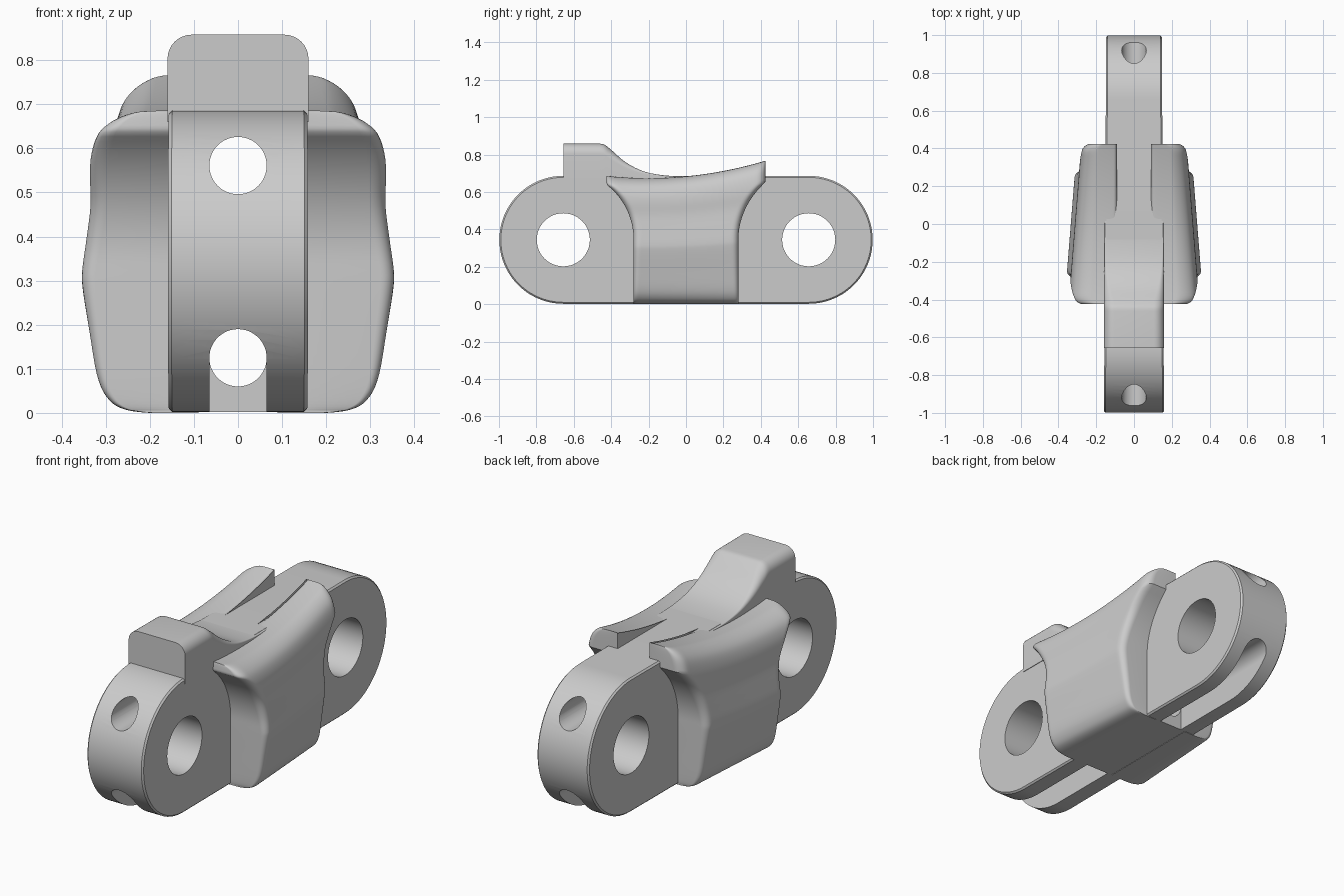
import bpy, bmesh, math
from mathutils import Vector, Matrix

old = bpy.data.objects.get("Cube")
if old:
    bpy.data.objects.remove(old, do_unlink=True)

R, CY, CZ = 0.342, 0.656, 0.344      # end radius and bore centres

mat = bpy.data.materials.new("plain grey")
mat.use_nodes = True
GREY = (0.6, 0.6, 0.6, 1)
mat.diffuse_color = GREY
mat.node_tree.nodes["Principled BSDF"].inputs["Base Color"].default_value = GREY


def make(name, bm):
    bmesh.ops.remove_doubles(bm, verts=bm.verts, dist=0.0005)
    bmesh.ops.recalc_face_normals(bm, faces=bm.faces)
    me = bpy.data.meshes.new(name)
    bm.to_mesh(me)
    bm.free()
    me.materials.append(mat)
    ob = bpy.data.objects.new(name, me)
    bpy.context.collection.objects.link(ob)
    return ob


def activate(ob):
    bpy.ops.object.select_all(action='DESELECT')
    ob.select_set(True)
    bpy.context.view_layer.objects.active = ob


def smooth(ob, angle=35):
    activate(ob)
    bpy.ops.object.shade_smooth_by_angle(angle=math.radians(angle))


def spline(pts, steps=4):
    """Catmull-Rom curve through 2D points."""
    p = [Vector(q) for q in [pts[0]] + pts + [pts[-1]]]
    out = []
    for a, b, c, d in zip(p, p[1:], p[2:], p[3:]):
        for k in range(steps):
            t = k / steps
            out.append(0.5 * (2 * b + (c - a) * t + (2 * a - 5 * b + 4 * c - d) * t * t
                              + (3 * b - a - 3 * c + d) * t ** 3))
    return out + [p[-1]]


def loft(loops):
    """Skin closed loops of equal length, without caps."""
    bm = bmesh.new()
    rows = [[bm.verts.new(p) for p in loop] for loop in loops]
    n = len(rows[0])
    for a, b in zip(rows, rows[1:]):
        for i in range(n):
            j = (i + 1) % n
            bm.faces.new((a[i], a[j], b[j], b[i]))
    return bm, rows


def half_width(y):
    return 0.153 - 0.006 * y


# Link bar: a stadium outline, slightly narrower to the back
arc = [math.pi * k / 40 - math.pi / 2 for k in range(41)]
outline = [(CY + R * math.cos(a), CZ + R * math.sin(a)) for a in arc]
outline += [(-y, 2 * CZ - z) for y, z in outline]
bm, rows = loft([[(s * half_width(y), y, z) for y, z in outline] for s in (-1, 1)])
for row in rows:
    bm.faces.new(row)
bar = make("link_bar", bm)
bevel = bar.modifiers.new("edge", 'BEVEL')
bevel.width, bevel.segments, bevel.limit_method = 0.008, 1, 'ANGLE'


# Cutters for the cross bores, the long pin tunnels and the bottom slots
def cylinder(radius, depth, axis, at):
    bm = bmesh.new()
    mtx = Matrix.Translation(at) @ Matrix.Rotation(math.pi / 2, 4, axis)
    bmesh.ops.create_cone(bm, cap_ends=True, segments=48, radius1=radius,
                          radius2=radius, depth=depth, matrix=mtx)
    return make("cutter", bm)


cutters = [cylinder(0.142, 1, 'Y', (0, s * CY, CZ)) for s in (-1, 1)]
cutters += [cylinder(0.065, 3, 'X', (0, 0, z)) for z in (0.561, 0.125)]
for s in (-1, 1):
    bm = bmesh.new()
    bmesh.ops.create_cube(bm, size=1, matrix=Matrix.Translation((0, s * 0.78, 0.0))
                          @ Matrix.Diagonal((0.1299, 1, 0.25, 1)))
    cutters.append(make("cutter", bm))
for c in cutters:
    c.hide_render = True
    cut = bar.modifiers.new("cut", 'BOOLEAN')
    cut.operation, cut.solver, cut.object = 'DIFFERENCE', 'EXACT', c
activate(bar)
for m in list(bar.modifiers):
    bpy.ops.object.modifier_apply(modifier=m.name)
for c in cutters:
    bpy.data.objects.remove(c, do_unlink=True)
smooth(bar)

# Drive tooth: rounded block with a concave ramp running back into the bar
ramp = [Vector((-CY, 0.858))] + spline([(-0.46, 0.858), (-0.435, 0.852), (-0.40, 0.825),
                                        (-0.32, 0.757), (-0.22, 0.708), (-0.1, 0.687),
                                        (0.02, 0.685), (0.06, 0.68)])
loops = []
for y, z in ramp:
    w = half_width(y) + 0.003
    r = min(0.055, max(0.004, (z - 0.675) * 0.35))
    top = [(w - r + r * math.cos(a), z - r + r * math.sin(a))
           for a in (math.pi * k / 16 for k in range(9))]
    half = [(w, 0.66)] + top
    loops.append([(x, y, h) for x, h in half] + [(-x, y, h) for x, h in reversed(half)])
bm, rows = loft(loops)
bm.faces.new(rows[0])
bm.faces.new(rows[-1])
smooth(make("drive_tooth", bm))

# Side pads: swept outer profile, waisted by arcs concentric with the bores
INNER = 0.09
profile = spline([(INNER, 0), (0.2, 0), (0.265, 0.015), (0.3, 0.055), (0.322, 0.13),
                  (0.34, 0.28), (0.355, 0.42), (0.356, 0.48), (0.347, 0.58), (0.336, 0.7),
                  (0.335, 0.8), (0.328, 0.87), (0.31, 0.93), (0.28, 0.97), (0.24, 0.995),
                  (0.2, 1), (0.12, 1), (0.1, 0.995), (INNER, 0.98)])


def pad_reach(z):
    rise = min(max(z - CZ, 0), 0.296)
    return CY - math.sqrt(0.376 ** 2 - rise ** 2)


def pad_top(y):
    return 0.683 + 0.095 * y + 0.238 * y * y


for side, name in ((1, "left_pad"), (-1, "right_pad")):
    loops = []
    for k in range(41):
        u = math.sin(math.pi * (k / 40 - 0.5))
        outer, inner = [], []
        for x, s in profile:
            # find the reach at the real height of this end of the pad
            reach = pad_reach(s * pad_top(math.copysign(pad_reach(s * 0.7), u)))
            y = u * reach
            z = max(s, 0) * pad_top(y)
            r = 0.02 + 0.03 * max(s, 0)
            gap = max(r - (1 - abs(u)) * reach, 0)
            drop = r - math.sqrt(max(r * r - gap * gap, 0))
            share = min((x - INNER) / 0.24, 1)
            px = x - share * (0.08 * (y + 0.28) + drop)
            outer.append((side * px, y, z))
            inner.append((side * INNER, y, z))
        loops.append(outer + inner[::-1])
    bm, rows = loft(loops)
    n = len(profile)
    for row in (rows[0], rows[-1]):
        for i in range(n - 1):
            bm.faces.new((row[i], row[i + 1], row[2 * n - 2 - i], row[2 * n - 1 - i]))
    smooth(make(name, bm), 40)
